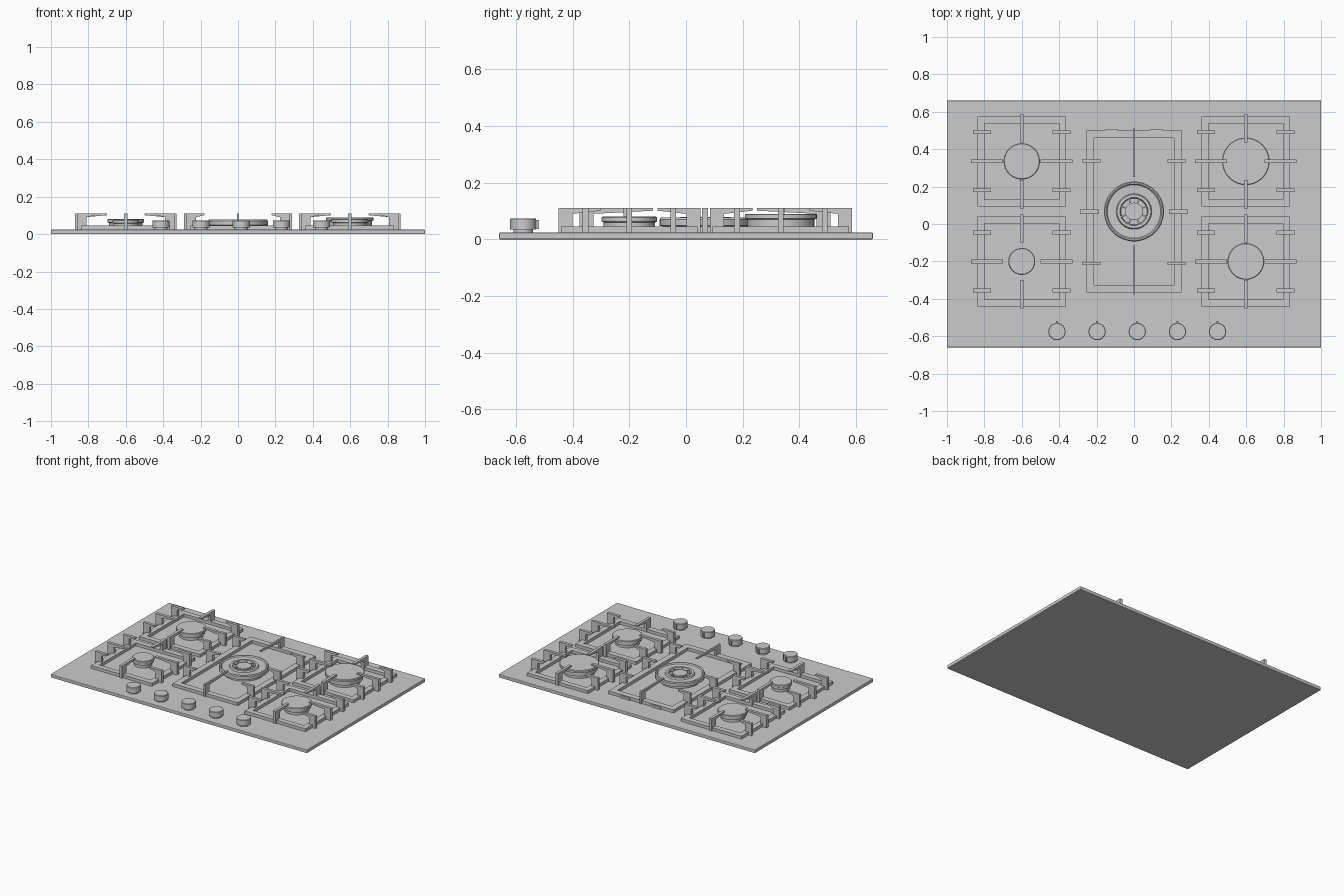
import bpy, bmesh
from math import pi, cos, sin
from mathutils import Matrix, Vector

if "Cube" in bpy.data.objects:
    bpy.data.objects.remove(bpy.data.objects["Cube"], do_unlink=True)

metal = bpy.data.materials.new("light grey metal")
metal.use_nodes = True
GREY = (0.6, 0.6, 0.6, 1)
metal.diffuse_color = GREY
metal.node_tree.nodes["Principled BSDF"].inputs["Base Color"].default_value = GREY

TOP = 0.024      # upper surface of the plate
RIM = 0.11       # height of the pan supports


def finish(name, bm, smooth=False, bevel=0):
    bmesh.ops.recalc_face_normals(bm, faces=bm.faces)
    mesh = bpy.data.meshes.new(name)
    bm.to_mesh(mesh)
    bm.free()
    ob = bpy.data.objects.new(name, mesh)
    bpy.context.collection.objects.link(ob)
    mesh.materials.append(metal)
    if bevel:
        mod = ob.modifiers.new("soft_edges", "BEVEL")
        mod.width, mod.segments, mod.limit_method = bevel, 2, "ANGLE"
    if smooth:
        bpy.ops.object.select_all(action="DESELECT")
        ob.select_set(True)
        bpy.context.view_layer.objects.active = ob
        bpy.ops.object.shade_smooth_by_angle(angle=pi / 6)
    return ob


def add_box(bm, x0, x1, y0, y1, z0, z1):
    m = Matrix.Translation(((x0 + x1) / 2, (y0 + y1) / 2, (z0 + z1) / 2))
    bmesh.ops.create_cube(bm, size=1, matrix=m @ Matrix.Diagonal((x1 - x0, y1 - y0, z1 - z0, 1)))


def add_frame(bm, cx, cy, hx, hy, w):
    # Low rectangular frame with an open middle
    z0, z1 = TOP - 0.002, 0.045
    add_box(bm, cx - hx, cx + hx, cy + hy - w, cy + hy, z0, z1)
    add_box(bm, cx - hx, cx + hx, cy - hy, cy - hy + w, z0, z1)
    add_box(bm, cx - hx, cx - hx + w, cy - hy + w, cy + hy - w, z0, z1)
    add_box(bm, cx + hx - w, cx + hx, cy - hy + w, cy + hy - w, z0, z1)


def add_finger(bm, cx, cy, turn, side, outer, inner, width):
    # Upright leg at the outer end, thin arm reaching inwards
    leg = outer - 0.05
    prof = [(outer, TOP - 0.002), (outer, RIM), (inner, RIM), (inner, RIM - 0.009),
            (leg, RIM - 0.02), (leg, TOP - 0.002)]
    m = Matrix.Translation((cx, cy, 0)) @ Matrix.Rotation(turn * pi / 2, 4, "Z")
    face = bm.faces.new([bm.verts.new(m @ Vector((r, side - width / 2, z))) for r, z in prof])
    geo = bmesh.ops.extrude_face_region(bm, geom=[face])["geom"]
    move = m.to_3x3() @ Vector((0, width, 0))
    bmesh.ops.translate(bm, vec=move, verts=[g for g in geo if isinstance(g, bmesh.types.BMVert)])


def lathe(name, cx, cy, prof, steps=48):
    bm = bmesh.new()
    vs = [bm.verts.new((r, 0, z)) for r, z in prof]
    edges = [bm.edges.new(p) for p in zip(vs, vs[1:])]
    bmesh.ops.spin(bm, geom=vs + edges, axis=(0, 0, 1), cent=(0, 0, 0), angle=2 * pi, steps=steps)
    bmesh.ops.remove_doubles(bm, verts=bm.verts, dist=0.0001)
    bmesh.ops.translate(bm, verts=bm.verts, vec=(cx, cy, 0))
    return finish(name, bm, smooth=True)


# Base plate
bm = bmesh.new()
add_box(bm, -1, 1, -0.66, 0.66, 0, TOP)
finish("base_plate", bm, bevel=0.004)

# Corner grates and their burners
corners = [("back_right", -0.6, 0.335, 0.097, 0.08), ("front_right", -0.6, -0.2, 0.072, 0.077),
           ("back_left", 0.598, 0.335, 0.127, 0.09), ("front_left", 0.598, -0.2, 0.098, 0.08)]
for name, cx, cy, r, top in corners:
    bm = bmesh.new()
    add_frame(bm, cx, cy, 0.237, 0.241, 0.038)
    for turn in range(4):
        along_x = turn % 2 == 0
        add_finger(bm, cx, cy, turn, 0, 0.271 if along_x else 0.251, 0.1, 0.02)
        if along_x:
            for side in (-0.155, 0.155):
                add_finger(bm, cx, cy, turn, side, 0.26, 0.165, 0.02)
    finish(name + "_grate", bm)
    lathe(name + "_burner", cx, cy, [
        (0, TOP), (r * 0.8, TOP), (r * 0.8, 0.042), (r * 0.93, 0.046), (r * 0.93, top - 0.02),
        (r, top - 0.017), (r, top - 0.003), (r - 0.004, top), (0, top)])

# Centre grate
CY = 0.067
bm = bmesh.new()
add_frame(bm, 0, CY, 0.254, 0.433, 0.041)
for turn in (0, 2):
    add_finger(bm, 0, CY, turn, 0, 0.288, 0.187, 0.02)
    for side in (-0.278, 0.272):
        add_finger(bm, 0, CY, turn, side if turn == 0 else -side, 0.275, 0.18, 0.018)
for turn in (1, 3):
    add_finger(bm, 0, CY, turn, 0, 0.443, 0.183, 0.012)
for x in (-0.12, 0.12):
    add_box(bm, x - 0.035, x + 0.035, CY + 0.43, CY + 0.44, TOP - 0.002, 0.04)
finish("centre_grate", bm)

# Centre burner: wide ring, inner crown and spoked hub
lathe("centre_burner_ring", 0, CY, [
    (0, TOP), (0.13, TOP), (0.13, 0.042), (0.16, 0.048), (0.16, 0.07), (0.155, 0.077),
    (0.148, 0.077), (0.142, 0.07), (0.095, 0.068), (0.09, 0.078), (0.075, 0.078),
    (0.07, 0.058), (0, 0.058)], 64)
lathe("centre_burner_hub", 0, CY, [(0, 0.056), (0.047, 0.056), (0.047, 0.075), (0.044, 0.077), (0, 0.077)])
bm = bmesh.new()
for i in range(8):
    start = len(bm.verts)
    add_box(bm, 0.04, 0.08, -0.004, 0.004, 0.057, 0.075)
    bm.verts.ensure_lookup_table()
    bmesh.ops.rotate(bm, verts=bm.verts[start:], cent=(0, 0, 0), matrix=Matrix.Rotation((i + 0.5) * pi / 4, 3, "Z"))
bmesh.ops.translate(bm, verts=bm.verts, vec=(0, CY, 0))
finish("centre_burner_spokes", bm)

# Control knobs with pointer tabs
for i in range(5):
    x, y = -0.412 + i * 0.2147, -0.575
    lathe(f"knob_{i + 1}", x, y, [
        (0, TOP), (0.035, TOP), (0.035, 0.034), (0.046, 0.034), (0.046, 0.071), (0.043, 0.074), (0, 0.074)], 32)
    bm = bmesh.new()
    add_box(bm, x - 0.005, x + 0.005, y + 0.04, y + 0.056, 0.036, 0.068)
    finish(f"knob_pointer_{i + 1}", bm)
